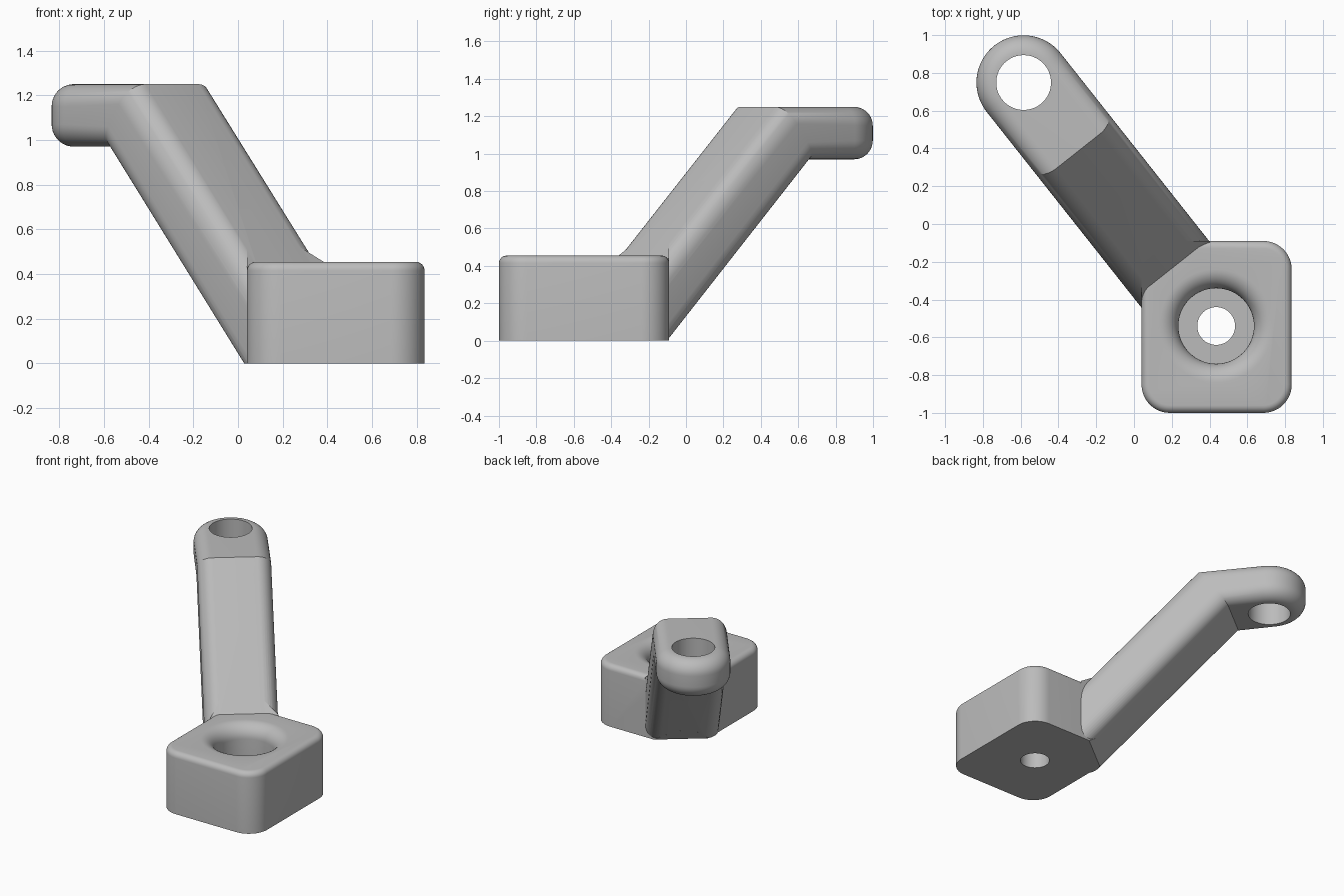
import bpy, bmesh
from math import sin, cos, pi, radians
from mathutils import Vector

if "Cube" in bpy.data.objects:
    bpy.data.objects.remove(bpy.data.objects["Cube"])

metal = bpy.data.materials.new("plain_grey")
metal.use_nodes = True
grey = (0.5, 0.5, 0.5, 1)
metal.diffuse_color = grey
metal.node_tree.nodes["Principled BSDF"].inputs["Base Color"].default_value = grey

HUB = Vector((0.435, -0.54, 0))            # base hole centre
ALONG = Vector((-0.62, 0.784, 0))          # arm direction
ACROSS = Vector((0.784, 0.62, 0))
UP = Vector((0, 0, 1))
REACH, HALF, FILLET = 1.644, 0.25, 0.1
TOP, FOOT = -0.07, 0.42                    # 45 degree slope offsets
LOW, HIGH = 0.97, 1.25


def place(s, p, z):
    return HUB + ALONG * s + ACROSS * p + UP * z


def finish(bm, name):
    bmesh.ops.recalc_face_normals(bm, faces=bm.faces)
    mesh = bpy.data.meshes.new(name)
    bm.to_mesh(mesh)
    bm.free()
    ob = bpy.data.objects.new(name, mesh)
    bpy.context.collection.objects.link(ob)
    mesh.materials.append(metal)
    return ob


def keep_side(bm, point, normal):
    """Cut away everything on the normal side of a plane and cap it."""
    geom = bm.verts[:] + bm.edges[:] + bm.faces[:]
    cut = bmesh.ops.bisect_plane(bm, geom=geom, plane_co=point, plane_no=normal, clear_outer=True)
    edges = [e for e in cut["geom_cut"] if isinstance(e, bmesh.types.BMEdge)]
    bmesh.ops.holes_fill(bm, edges=edges)


def box(x0, x1, y0, y1, z0, z1):
    bm = bmesh.new()
    bmesh.ops.create_cube(bm, size=1)
    for v in bm.verts:
        v.co = Vector((x1 if v.co.x > 0 else x0, y1 if v.co.y > 0 else y0, z1 if v.co.z > 0 else z0))
    return bm


def lathe(profile, centre, name, steps=64):
    """Closed solid turned from (radius, height) points."""
    bm = bmesh.new()
    rings = [[bm.verts.new(centre + Vector((r * cos(2 * pi * i / steps), r * sin(2 * pi * i / steps), z)))
              for i in range(steps)] for r, z in profile]
    for a, b in zip(rings, rings[1:]):
        for i in range(steps):
            j = (i + 1) % steps
            bm.faces.new((a[i], a[j], b[j], b[i]))
    bm.faces.new(rings[0])
    bm.faces.new(rings[-1])
    return finish(bm, name)


def boolean(target, tool, operation):
    mod = target.modifiers.new(operation.lower(), "BOOLEAN")
    mod.object, mod.operation, mod.solver = tool, operation, "EXACT"
    bpy.context.view_layer.objects.active = target
    bpy.ops.object.modifier_apply(modifier=mod.name)
    bpy.data.objects.remove(tool)


# Base block: rounded corners, softened top rim, corner trimmed under the arm
bm = box(0.04, 0.835, -1, -0.09, 0, 0.455)
upright = [e for e in bm.edges if abs(e.verts[0].co.z - e.verts[1].co.z) > 0.1]
bmesh.ops.bevel(bm, geom=upright, offset=0.15, segments=12, profile=0.5, affect="EDGES")
rim = [e for e in bm.edges if all(v.co.z > 0.45 for v in e.verts)]
bmesh.ops.bevel(bm, geom=rim, offset=0.04, segments=6, profile=0.5, affect="EDGES")
keep_side(bm, place(FOOT, 0, 0), ALONG - UP)
base = finish(bm, "base_block")

# Stepped bore with a flared mouth
flare = [(0.3 - 0.1 * cos(t), 0.355 + 0.1 * sin(t)) for t in [pi / 2 * k / 10 for k in range(11)]]
bore = lathe([(0.1, -0.1), (0.1, 0.15), (0.2, 0.15)] + flare + [(0.3, 0.6)], HUB, "bore_cutter")
boolean(base, bore, "DIFFERENCE")

# Arm: rounded half section swept up one side, around the eye and down again
SEG = 10


def section(height):
    """Rounded edge as (offset, fraction of thickness), top to bottom."""
    f = FILLET / height
    arc = [pi / 2 * k / SEG for k in range(SEG + 1)]
    upper = [(HALF - FILLET + FILLET * sin(t), 1 - f + f * cos(t)) for t in arc]
    return upper + [(o, 1 - v) for o, v in reversed(upper)]


START = 0.31
slope, bend, flat = section(0.34), section(0.31), section(HIGH - LOW)
# Each station: section, top (s, z), bottom (s, z), sweep angle
half = [(slope, (START, START - TOP), (FOOT - 0.1, -0.1)),
        (bend, (HIGH + TOP, HIGH), (LOW + FOOT, LOW))]
stations = [(*h, -pi / 2) for h in half]
stations += [(flat, (REACH, HIGH), (REACH, LOW), -pi / 2 + pi * k / 40) for k in range(41)]
stations += [(*h, pi / 2) for h in reversed(half)]

bm = bmesh.new()
rows = []
for points, (ts, tz), (bs, bz), a in stations:
    rows.append([bm.verts.new(place(bs + (ts - bs) * v + o * cos(a), o * sin(a), bz + (tz - bz) * v))
                 for o, v in points])
for a, b in zip(rows, rows[1:]):
    for j in range(len(a) - 1):
        bm.faces.new((a[j], a[j + 1], b[j + 1], b[j]))
for j in (0, -1):
    bm.faces.new([r[j] for r in rows[1:-1]])
    bm.faces.new((rows[0][j], rows[1][j], rows[-2][j], rows[-1][j]))
bm.faces.new(rows[0] + rows[-1][::-1])
keep_side(bm, Vector((0, 0, 0)), -UP)
arm = finish(bm, "arm")
eye = lathe([(0.145, 0.8), (0.145, 1.4)], place(REACH, 0, 0), "eye_cutter")
boolean(arm, eye, "DIFFERENCE")

# Square-edged root of the arm, kept within the base outline
bm = box(0.04, 0.835, -1, -0.09, 0.2, 1)
keep_side(bm, place(0, 0, -TOP), UP - ALONG)
keep_side(bm, place(FOOT, 0, 0), ALONG - UP)
keep_side(bm, place(START + 0.01, 0, 0), -ALONG)
for side in (-1, 1):
    keep_side(bm, place(0, side * HALF, 0), ACROSS * side)
root = finish(bm, "arm_root")

boolean(arm, root, "UNION")
boolean(base, arm, "UNION")
base.name = "bracket_body"

bpy.ops.object.select_all(action="DESELECT")
base.select_set(True)
bpy.context.view_layer.objects.active = base
bpy.ops.object.shade_smooth_by_angle(angle=radians(25))
